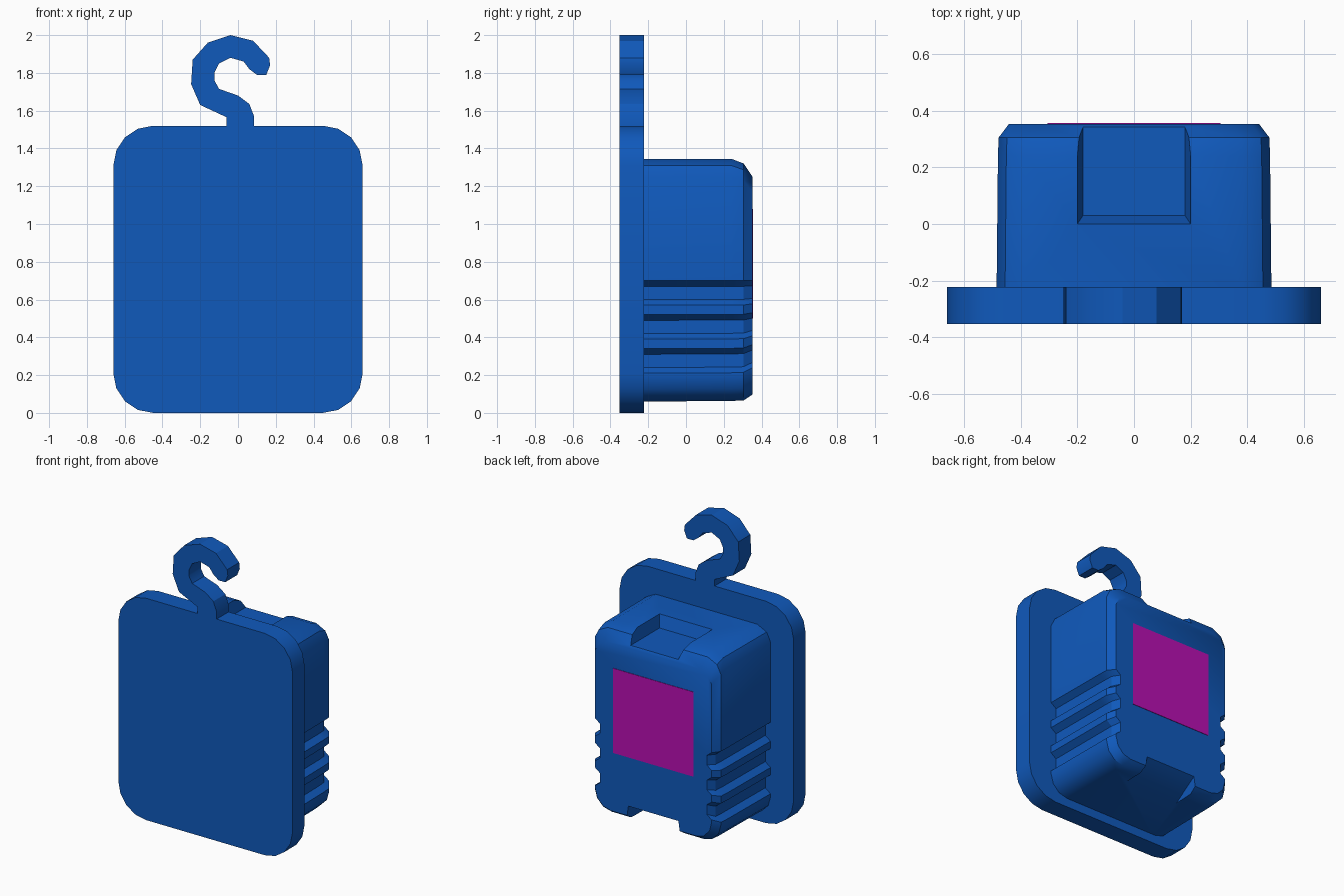
import bpy, bmesh, math

if "Cube" in bpy.data.objects:
    bpy.data.objects.remove(bpy.data.objects["Cube"])


def material(name, rgb):
    m = bpy.data.materials.new(name)
    m.diffuse_color = (*rgb, 1)
    m.use_nodes = True
    m.node_tree.nodes["Principled BSDF"].inputs["Base Color"].default_value = m.diffuse_color
    return m


BLUE = material("blue", (0.005, 0.10, 0.50))
PURPLE = material("purple", (0.49, 0.005, 0.45))


def loft(name, rings, mat):
    """Skin a list of equal-length point rings and cap both ends."""
    bm = bmesh.new()
    loops = [[bm.verts.new(p) for p in ring] for ring in rings]
    n = len(loops[0])
    for a, b in zip(loops, loops[1:]):
        for i in range(n):
            j = (i + 1) % n
            bm.faces.new((a[i], a[j], b[j], b[i]))
    bm.faces.new(loops[0])
    bm.faces.new(loops[-1])
    bmesh.ops.recalc_face_normals(bm, faces=bm.faces)
    mesh = bpy.data.meshes.new(name)
    bm.to_mesh(mesh)
    bm.free()
    obj = bpy.data.objects.new(name, mesh)
    bpy.context.collection.objects.link(obj)
    mesh.materials.append(mat)
    return obj


def slab(name, profile, y0, y1, mat):
    return loft(name, [[(x, y, z) for x, z in profile] for y in (y0, y1)], mat)


def arc(cx, cz, r, a0, a1, steps):
    return [(cx + r * math.cos(math.radians(a0 + (a1 - a0) * i / steps)),
             cz + r * math.sin(math.radians(a0 + (a1 - a0) * i / steps)))
            for i in range(steps + 1)]


def smooth(obj, angle):
    bpy.ops.object.select_all(action='DESELECT')
    obj.select_set(True)
    bpy.context.view_layer.objects.active = obj
    bpy.ops.object.shade_smooth_by_angle(angle=math.radians(angle))


def cut(obj, cutter):
    mod = obj.modifiers.new("notch", 'BOOLEAN')
    mod.operation, mod.solver, mod.object = 'DIFFERENCE', 'EXACT', cutter
    bpy.context.view_layer.objects.active = obj
    bpy.ops.object.modifier_apply(modifier=mod.name)
    bpy.data.objects.remove(cutter)


# Front plate with rounded corners
R = 0.21
outline = []
for cx, cz, a in ((0.45, 1.31, 0), (-0.45, 1.31, 90), (-0.45, R, 180), (0.45, R, 270)):
    outline += arc(cx, cz, R, a, a + 90, 4)
plate = slab("front_plate", outline, -0.353, -0.223, BLUE)

# Hanging hook
hook_outline = [
    (-0.06, 1.50), (-0.06, 1.565), (-0.20, 1.63), (-0.248, 1.74), (-0.24, 1.87),
    (-0.16, 1.96), (-0.04, 2.0), (0.08, 1.97), (0.165, 1.88), (0.17, 1.84),
    (0.15, 1.79), (0.10, 1.79), (0.06, 1.82), (0.03, 1.86), (-0.04, 1.88),
    (-0.10, 1.85), (-0.125, 1.80), (-0.125, 1.76), (-0.10, 1.715), (0.0, 1.68),
    (0.06, 1.635), (0.085, 1.57), (0.085, 1.50)]
hook = slab("hook", hook_outline, -0.353, -0.223, BLUE)

# Body: half cross-section with three finger grooves, mirrored in x
W, ZC = 0.485, 0.70
half = arc(W - 0.13, 0.19, 0.13, -90, 0, 3)
for z in (0.21, 0.39, 0.57):
    half += [(W, z), (W - 0.04, z + 0.03), (W - 0.04, z + 0.10), (W, z + 0.13)]
half += [(W, 1.25), (0.455, 1.31), (0.385, 1.345)]
section = half + [(-x, z) for x, z in reversed(half)]

# Each ring: depth, side scale, upper scale, lower scale
rings = []
for y, sx, st, sb in ((-0.24, 1, 1, 1), (0.24, 0.99, 1, 0.995),
                      (0.305, 0.985, 0.962, 0.99), (0.353, 0.91, 0.85, 0.94)):
    rings.append([(x * sx, y, ZC + (z - ZC) * (st if z > ZC else sb)) for x, z in section])
body = loft("body", rings, BLUE)


def rect(hx, y0, y1, z):
    return [(-hx, y0, z), (hx, y0, z), (hx, y1, z), (-hx, y1, z)]


# Recess with sloping walls in the top
cut(body, loft("top_cutter", [rect(0.18, 0.03, 0.5, 1.265), rect(0.22, -0.03, 0.5, 1.425)], BLUE))
# Ramped recess under the back edge
cut(body, loft("bottom_cutter", [rect(0.21, 0.09, 0.5, 0.02),
                                 [(-0.19, 0.353, 0.165), (0.19, 0.353, 0.165),
                                  (0.19, 0.5, 0.165), (-0.19, 0.5, 0.165)]], BLUE))

# Coloured panel on the back
P = 0.305
panel = slab("back_panel", [(-P, 0.50), (P, 0.50), (P, 1.08), (-P, 1.08)], 0.35, 0.356, PURPLE)

for part in (plate, hook, body):
    smooth(part, 32)
